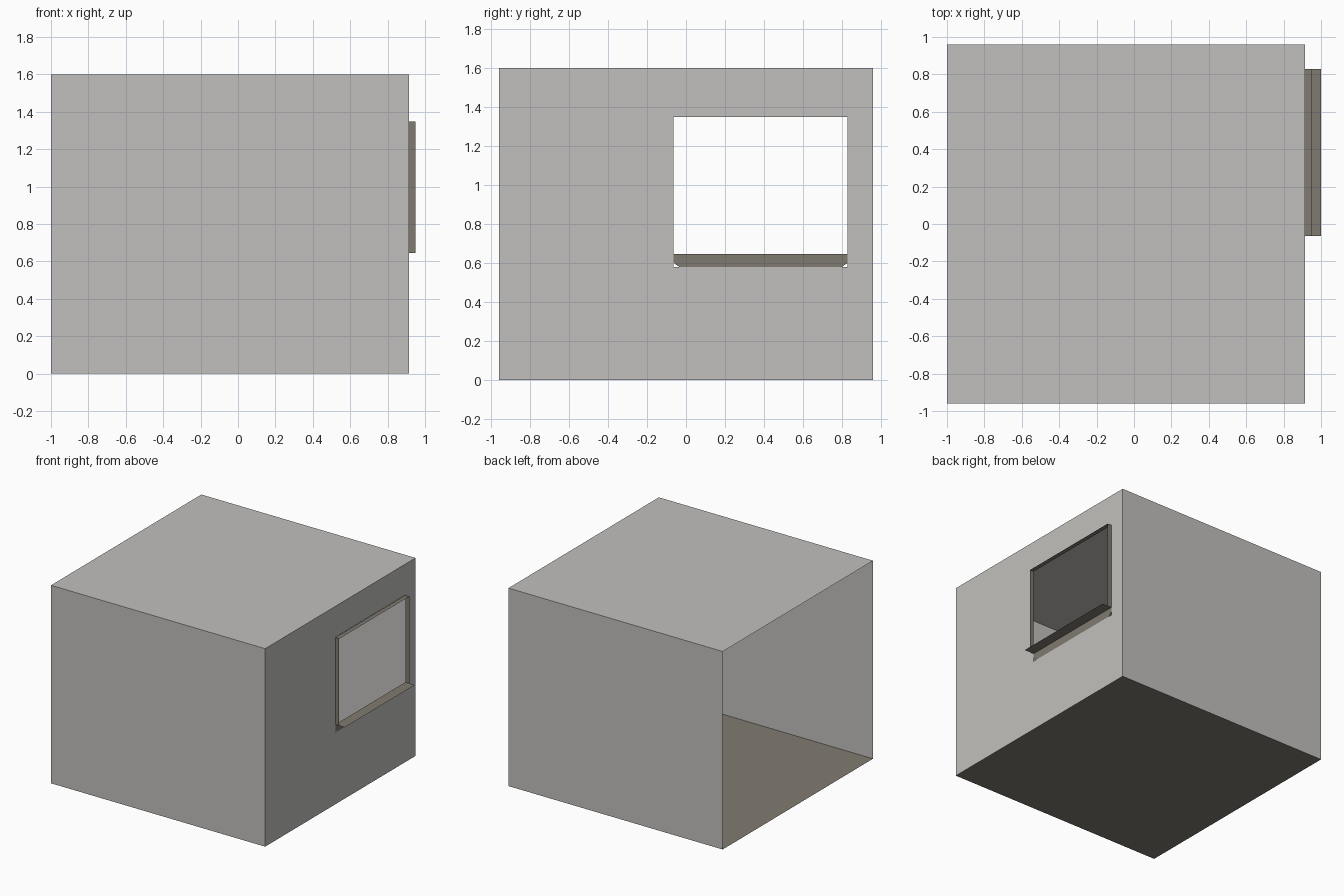
import bpy, bmesh

if "Cube" in bpy.data.objects:
    bpy.data.objects.remove(bpy.data.objects["Cube"])

# Main sizes
X0, X1, Y, H = -1.0, 0.915, 0.96, 1.6          # room shell
WY0, WY1, WZ0, WZ1 = -0.065, 0.83, 0.58, 1.35  # window hole
SILL, FRAME_X, SILL_X = 0.645, 0.95, 1.0


def material(name, rgb):
    m = bpy.data.materials.new(name)
    m.diffuse_color = (*rgb, 1)
    m.use_nodes = True
    m.node_tree.nodes["Principled BSDF"].inputs["Base Color"].default_value = m.diffuse_color
    return m


plaster = material("grey plaster", (0.54, 0.53, 0.51))
brown = material("brown grey", (0.216, 0.195, 0.162))


def sheet_object(name, polys, mat):
    """Object made of thin flat sheets, sharing corners."""
    bm = bmesh.new()
    for p in polys:
        bm.faces.new([bm.verts.new(v) for v in p])
    bmesh.ops.remove_doubles(bm, verts=bm.verts, dist=1e-5)
    me = bpy.data.meshes.new(name)
    bm.to_mesh(me)
    bm.free()
    me.materials.append(mat)
    ob = bpy.data.objects.new(name, me)
    bpy.context.collection.objects.link(ob)
    return ob


def x_sheet(x, y0, y1, z0, z1):
    return [(x, y0, z0), (x, y1, z0), (x, y1, z1), (x, y0, z1)]


def y_sheet(y, x0, x1, z0, z1):
    return [(x0, y, z0), (x1, y, z0), (x1, y, z1), (x0, y, z1)]


def z_sheet(z, x0, x1, y0, y1):
    return [(x0, y0, z), (x1, y0, z), (x1, y1, z), (x0, y1, z)]


# Room shell, open on the left side
sheet_object("floor", [z_sheet(0, X0, X1, -Y, Y)[::-1]], brown)
sheet_object("ceiling", [z_sheet(H, X0, X1, -Y, Y)], plaster)
sheet_object("front_wall", [y_sheet(-Y, X0, X1, 0, H)], plaster)
sheet_object("back_wall", [y_sheet(Y, X0, X1, 0, H)[::-1]], plaster)

# Right wall: 3 x 3 grid with the middle cell left out for the window
ys, zs = (-Y, WY0, WY1, Y), (0, WZ0, WZ1, H)
sheet_object("window_wall",
             [x_sheet(X1, ys[i], ys[i + 1], zs[j], zs[j + 1])
              for i in range(3) for j in range(3) if (i, j) != (1, 1)], plaster)

# Window frame: two jambs and a head standing out from the wall
sheet_object("window_frame",
             [y_sheet(WY0, X1, FRAME_X, SILL, WZ1 - 0.003),
              y_sheet(WY1, X1, FRAME_X, SILL, WZ1 - 0.003)[::-1],
              z_sheet(WZ1 - 0.003, X1, FRAME_X, WY0, WY1)], brown)

# Sill plate, and the apron below it with clipped lower corners
sheet_object("window_sill", [z_sheet(SILL, X1, SILL_X, WY0, WY1)], brown)
c = 0.03
sheet_object("sill_apron",
             [[(X1, WY0 + c, WZ0), (X1, WY1 - c, WZ0), (X1, WY1 - 0.008, WZ0 + 0.015),
               (X1, WY1, WZ0 + c), (X1, WY1, SILL), (X1, WY0, SILL),
               (X1, WY0, WZ0 + c), (X1, WY0 + 0.008, WZ0 + 0.015)]], brown)
